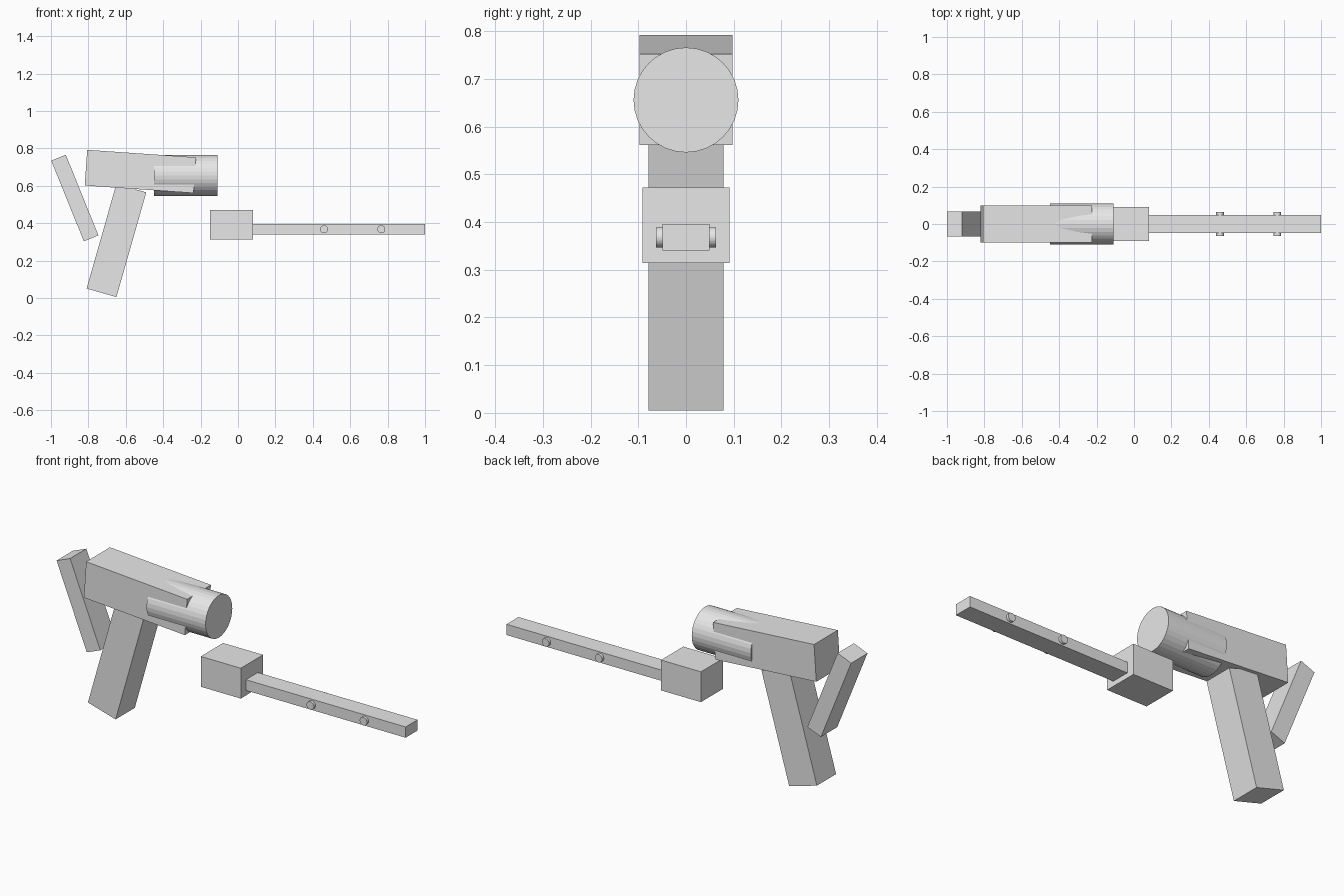
import bpy
import math

if "Cube" in bpy.data.objects:
    bpy.data.objects.remove(bpy.data.objects["Cube"])

grey = bpy.data.materials.new("light_grey")
grey.diffuse_color = (0.8, 0.8, 0.8, 1)
grey.use_nodes = True
grey.node_tree.nodes["Principled BSDF"].inputs["Base Color"].default_value = grey.diffuse_color


def finish(name):
    ob = bpy.context.object
    ob.name = name
    ob.data.materials.append(grey)
    return ob


def box(name, x, z, length, width, height, tilt=0):
    """Box centred on y = 0, tilted in the side plane (degrees, clockwise from the front)."""
    bpy.ops.mesh.primitive_cube_add(size=1, location=(x, 0, z),
                                    rotation=(0, math.radians(tilt), 0))
    bpy.context.object.scale = (length, width, height)
    return finish(name)


def cylinder(name, x, z, radius, depth, rotation):
    bpy.ops.mesh.primitive_cylinder_add(vertices=32, radius=radius, depth=depth,
                                        location=(x, 0, z), rotation=rotation)
    return finish(name)


# Rear assembly: tilted body, round barrel, slanted grip and rear lever
box("body", -0.522, 0.677, 0.583, 0.196, 0.191, 3.95)
cylinder("barrel", -0.28, 0.656, 0.11, 0.34, (0, math.pi / 2, 0))
box("grip", -0.65, 0.308, 0.166, 0.158, 0.582, 15.9)
box("rear_lever", -0.8725, 0.535, 0.084, 0.134, 0.465, -22)

# Separate front assembly: block with a long rod
box("front_block", -0.035, 0.393, 0.23, 0.183, 0.158)
box("rod", 0.52, 0.368, 0.96, 0.098, 0.056)

# Pins through the rod
for i, x in enumerate((0.46, 0.766)):
    cylinder(f"pin_{i + 1}", x, 0.368, 0.021, 0.126, (math.pi / 2, 0, 0))
